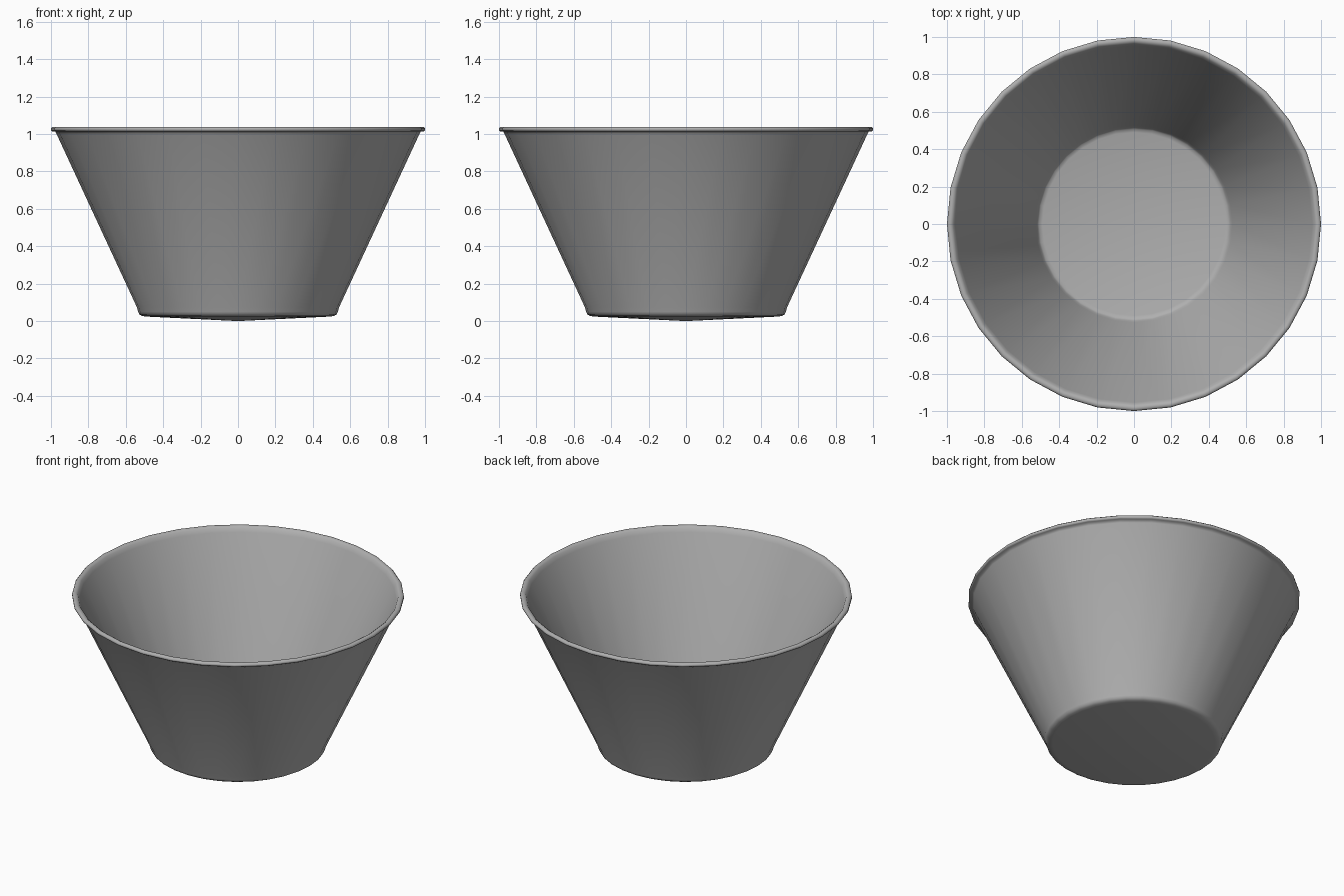
import bpy, bmesh, math

if "Cube" in bpy.data.objects:
    bpy.data.objects.remove(bpy.data.objects["Cube"])

SEGMENTS = 32

# Bowl cross-section (radius, height): outer base, wall, rolled rim, inner wall, floor
profile = [
    (0, 0), (0.49, 0.024), (0.513, 0.027), (0.528, 0.036), (0.534, 0.05), (0.541, 0.075),
    (0.970, 1.000), (0.978, 1.014), (0.992, 1.014), (1.0, 1.020), (1.0, 1.030),
    (0.992, 1.038), (0.978, 1.038), (0.966, 1.030), (0.954, 1.005),
    (0.526, 0.075), (0.517, 0.050), (0.508, 0.040), (0.490, 0.035), (0, 0.025),
]

# Spin the profile around the vertical axis
bm = bmesh.new()
verts = [bm.verts.new((r, 0, z)) for r, z in profile]
edges = [bm.edges.new(pair) for pair in zip(verts, verts[1:])]
bmesh.ops.spin(bm, geom=verts + edges, cent=(0, 0, 0), axis=(0, 0, 1),
               angle=2 * math.pi, steps=SEGMENTS, use_merge=True)
bmesh.ops.remove_doubles(bm, verts=bm.verts, dist=0.0005)
bmesh.ops.recalc_face_normals(bm, faces=bm.faces)

mesh = bpy.data.meshes.new("bowl")
bm.to_mesh(mesh)
bm.free()
bowl = bpy.data.objects.new("bowl", mesh)
bpy.context.collection.objects.link(bowl)

# Dark grey finish
grey = bpy.data.materials.new("dark_grey")
grey.diffuse_color = (0.43, 0.43, 0.43, 1)
grey.use_nodes = True
grey.node_tree.nodes["Principled BSDF"].inputs["Base Color"].default_value = grey.diffuse_color
mesh.materials.append(grey)

# Smooth all round, including the rolled rim
bpy.context.view_layer.objects.active = bowl
bowl.select_set(True)
bpy.ops.object.shade_smooth_by_angle(angle=math.radians(80))
